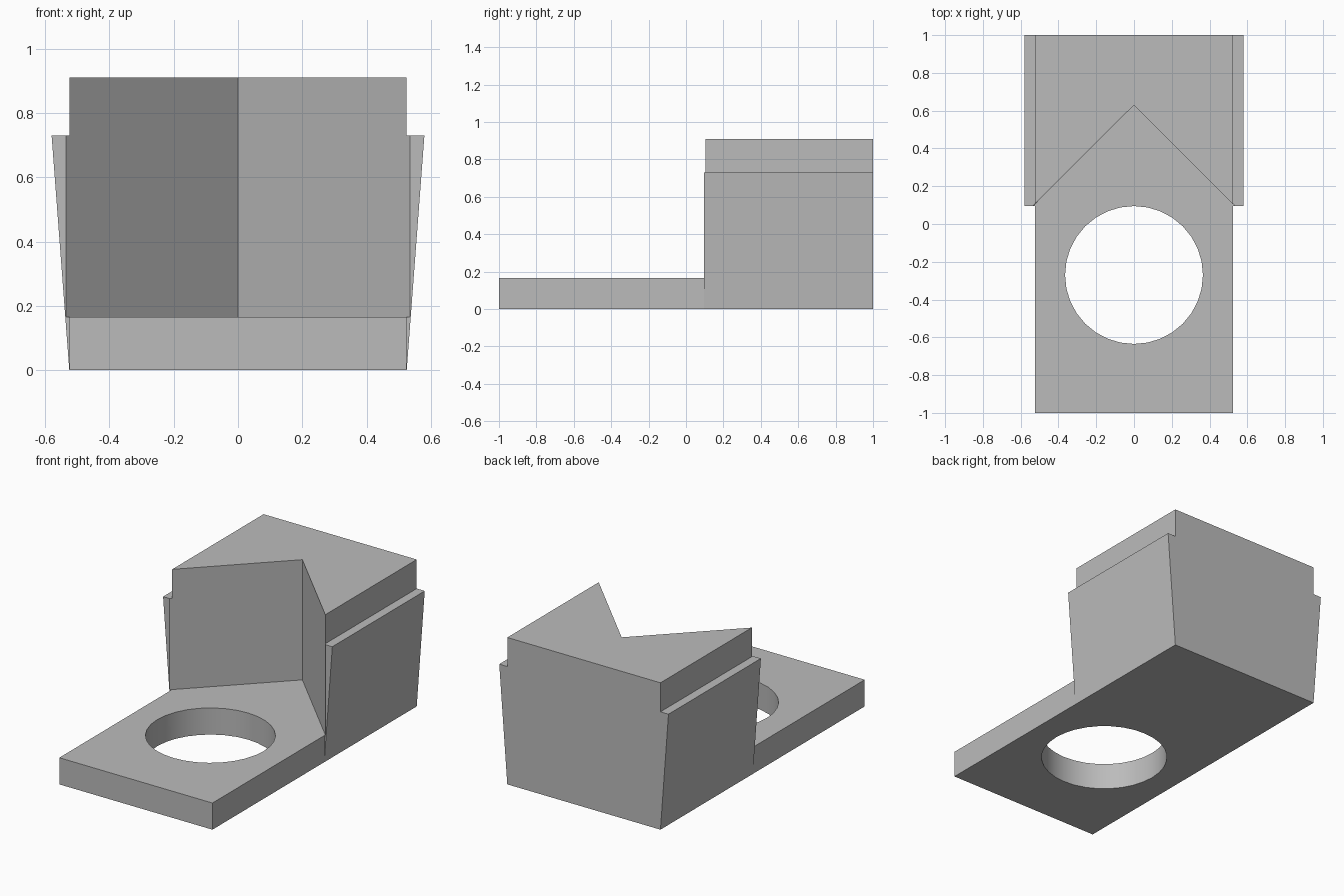
import bpy
import bmesh
import math
from mathutils import Vector

cube = bpy.data.objects.get("Cube")
if cube:
    bpy.data.objects.remove(cube, do_unlink=True)

grey = bpy.data.materials.new("mid grey")
grey.use_nodes = True
colour = (0.5, 0.5, 0.5, 1)
grey.diffuse_color = colour
grey.node_tree.nodes["Principled BSDF"].inputs["Base Color"].default_value = colour


def prism(name, outline, direction):
    """Extrude a closed outline along a direction."""
    bm = bmesh.new()
    face = bm.faces.new([bm.verts.new(p) for p in outline])
    top = bmesh.ops.extrude_face_region(bm, geom=[face])["geom"]
    verts = [v for v in top if isinstance(v, bmesh.types.BMVert)]
    bmesh.ops.translate(bm, verts=verts, vec=Vector(direction))
    # the extrusion keeps the starting face as the closing cap
    bmesh.ops.recalc_face_normals(bm, faces=bm.faces)
    mesh = bpy.data.meshes.new(name)
    bm.to_mesh(mesh)
    bm.free()
    mesh.materials.append(grey)
    obj = bpy.data.objects.new(name, mesh)
    bpy.context.collection.objects.link(obj)
    return obj


def combine(target, other, operation):
    """Apply a boolean and drop the helper."""
    other.hide_render = True
    mod = target.modifiers.new(operation.lower(), 'BOOLEAN')
    mod.operation = operation
    mod.solver = 'EXACT'
    mod.object = other
    bpy.context.view_layer.objects.active = target
    bpy.ops.object.modifier_apply(modifier=mod.name)
    bpy.data.objects.remove(other, do_unlink=True)


half, front, back, plate_top = 0.525, 0.095, 1.0, 0.165

# Rear block with flared side shoulders, mirrored profile
right = [(half, 0), (0.58, 0.73), (half, 0.73), (half, 0.91)]
profile = right + [(-x, z) for x, z in reversed(right)]
body = prism("notched_block_with_base", [(x, front, z) for x, z in profile],
             (0, back - front, 0))

# Base plate reaching forward, overlapping the block
plate = prism("base_plate", [(-half, -1, 0), (half, -1, 0), (half, -1, plate_top),
                             (-half, -1, plate_top)], (0, 1.3, 0))
combine(body, plate, 'UNION')

# Right-angled V notch in the front of the block
apex, reach = 0.63, 0.8
notch = prism("notch_cutter", [(0, apex, plate_top), (-reach, apex - reach, plate_top),
                               (reach, apex - reach, plate_top)], (0, 0, 1))
combine(body, notch, 'DIFFERENCE')

# Round hole through the plate
radius, sides = 0.365, 32
ring = [(radius * math.cos(math.tau * i / sides),
         radius * math.sin(math.tau * i / sides) - 0.27, -0.1) for i in range(sides)]
combine(body, prism("hole_cutter", ring, (0, 0, 0.5)), 'DIFFERENCE')

# Smooth hole wall, crisp edges elsewhere
bpy.ops.object.select_all(action='DESELECT')
body.select_set(True)
bpy.context.view_layer.objects.active = body
bpy.ops.object.shade_smooth_by_angle(angle=math.radians(30))
